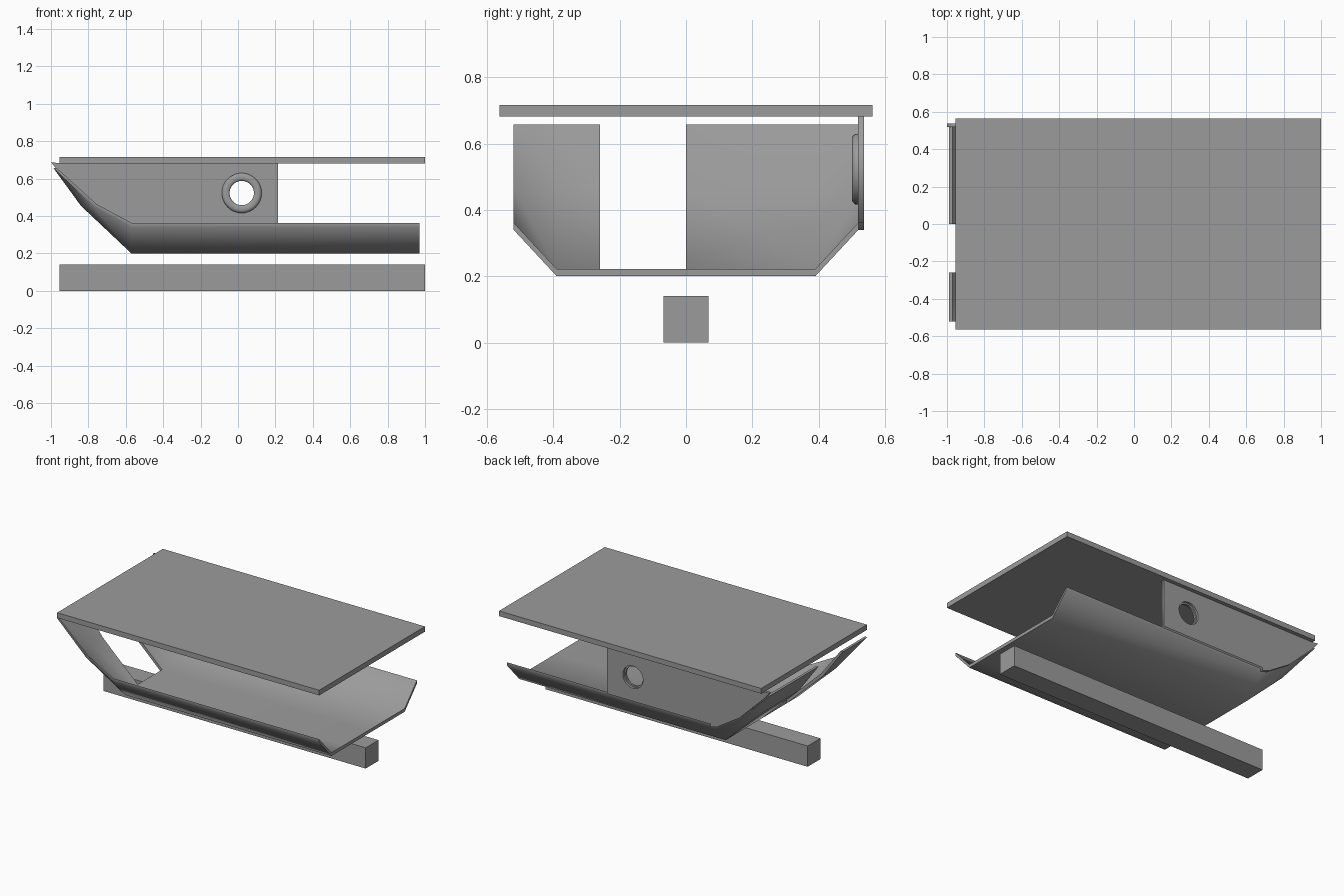
import bpy, bmesh, math

if "Cube" in bpy.data.objects:
    bpy.data.objects.remove(bpy.data.objects["Cube"])

# Dark grey used on every part
grey = bpy.data.materials.new("dark_grey")
grey.diffuse_color = (0.33, 0.33, 0.33, 1)
grey.use_nodes = True
grey.node_tree.nodes["Principled BSDF"].inputs["Base Color"].default_value = grey.diffuse_color

def finish(name, bm, smooth=None):
    bmesh.ops.recalc_face_normals(bm, faces=bm.faces)
    me = bpy.data.meshes.new(name)
    bm.to_mesh(me)
    bm.free()
    me.materials.append(grey)
    ob = bpy.data.objects.new(name, me)
    bpy.context.collection.objects.link(ob)
    if smooth:
        bpy.ops.object.select_all(action='DESELECT')
        ob.select_set(True)
        bpy.context.view_layer.objects.active = ob
        bpy.ops.object.shade_smooth_by_angle(angle=math.radians(smooth))
    return ob

def box(name, x0, x1, y0, y1, z0, z1):
    bm = bmesh.new()
    bmesh.ops.create_cube(bm, size=1)
    for v in bm.verts:
        v.co = ((x0, x1)[v.co.x > 0], (y0, y1)[v.co.y > 0], (z0, z1)[v.co.z > 0])
    return finish(name, bm)

# Flat roof deck and the square keel beam below
box("deck", -0.955, 1, -0.563, 0.563, 0.682, 0.717)
box("keel", -0.955, 1, -0.068, 0.068, 0, 0.14)

# Hull shell: stern to bow rows, chamfered sides, gap in the bow
cols = [-0.52, -0.39, -0.26, 0, 0.39, 0.52]
flat = [(0.97, 0.2), (-0.57, 0.2), (-0.84, 0.455), (-0.988, 0.658)]
side = [(0.97, 0.34), (-0.57, 0.34), (-0.77, 0.45), (-0.988, 0.658)]
inward = [(0, 0.022), (0.004, 0.022), (0.014, 0.014), (0.018, 0)]
bm = bmesh.new()
outer, inner = {}, {}
for c, y in enumerate(cols):
    rows = side if abs(y) > 0.5 else flat
    for r, ((x, z), (dx, dz)) in enumerate(zip(rows, inward)):
        outer[c, r] = bm.verts.new((x, y, z))
        inner[c, r] = bm.verts.new((x + dx, y, z + dz))
uses = {}
for c in range(len(cols) - 1):
    for r in range(3):
        if c == 2 and r > 0:
            continue
        quad = [(c, r), (c + 1, r), (c + 1, r + 1), (c, r + 1)]
        polys = [quad]
        # The bow corners are twisted: split inside and outside alike
        if r > 0 and c == 0:
            polys = [[quad[0], quad[1], quad[3]], [quad[1], quad[2], quad[3]]]
        elif r > 0 and c == 4:
            polys = [[quad[0], quad[1], quad[2]], [quad[0], quad[2], quad[3]]]
        for poly in polys:
            bm.faces.new([outer[k] for k in poly])
            bm.faces.new([inner[k] for k in reversed(poly)])
        for a, b in zip(quad, quad[1:] + quad[:1]):
            uses.setdefault(frozenset((a, b)), []).append((a, b))
for e in uses.values():
    if len(e) == 1:
        a, b = e[0]
        bm.faces.new([outer[b], outer[a], inner[a], inner[b]])
finish("hull", bm, 50)

# Back side panel with a round opening, made from a filled curve
PX, PZ, SEG = 0.02, 0.523, 48
outline = [(0.213, 0.682), (0.213, 0.36), (-0.56, 0.36), (-0.56, 0.34),
           (-0.61, 0.355), (-0.775, 0.46), (-0.965, 0.645), (-1, 0.688), (-0.95, 0.682)]
hole = [(PX + 0.075 * math.cos(i * math.tau / SEG), PZ + 0.075 * math.sin(i * math.tau / SEG))
        for i in range(SEG)]
cu = bpy.data.curves.new("side_panel", 'CURVE')
cu.dimensions = '2D'
cu.fill_mode = 'BOTH'
cu.extrude = 0.009
cu.materials.append(grey)
for pts in (outline, hole):
    sp = cu.splines.new('POLY')
    sp.points.add(len(pts) - 1)
    for p, (x, z) in zip(sp.points, pts):
        p.co = (x, z, 0, 1)
    sp.use_cyclic_u = True
panel = bpy.data.objects.new("side_panel", cu)
bpy.context.collection.objects.link(panel)
panel.rotation_euler.x = math.pi / 2
panel.location.y = 0.528
bpy.ops.object.select_all(action='DESELECT')
panel.select_set(True)
bpy.context.view_layer.objects.active = panel
bpy.ops.object.convert(target='MESH')

# Rounded porthole ring on the inner face of the panel
profile = [(0.065, 0.522), (0.065, 0.508), (0.069, 0.503), (0.076, 0.5), (0.092, 0.5),
           (0.1, 0.503), (0.106, 0.51), (0.107, 0.522)]
bm = bmesh.new()
rings = [[bm.verts.new((PX + r * math.cos(i * math.tau / SEG), y,
                        PZ + r * math.sin(i * math.tau / SEG))) for r, y in profile]
         for i in range(SEG)]
n = len(profile)
for i in range(SEG):
    a, b = rings[i], rings[(i + 1) % SEG]
    for j in range(n):
        bm.faces.new([a[j], a[(j + 1) % n], b[(j + 1) % n], b[j]])
finish("porthole_ring", bm, 40)
